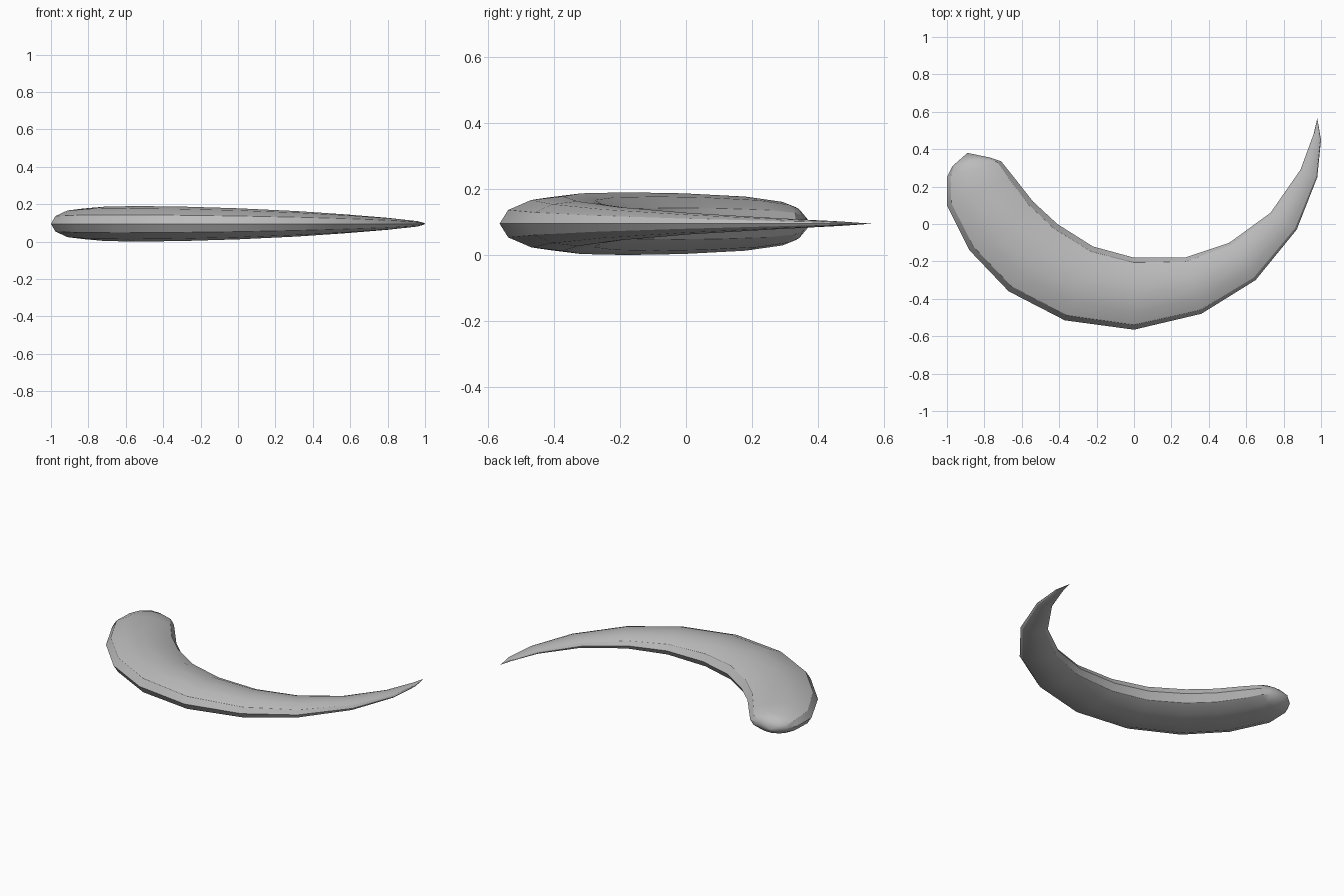
import bpy, bmesh, math
from mathutils import Vector

cube = bpy.data.objects.get("Cube")
if cube:
    bpy.data.objects.remove(cube, do_unlink=True)

SIDES = 12
MID_Z = 0.095

# Cross-sections along the crescent: outer edge xy, inner edge xy, half thickness
SECTIONS = [
    ((-0.97, 0.31), (-0.77, 0.355), 0.05),
    ((-1.0, 0.25), (-0.71, 0.335), 0.066),
    ((-1.0, 0.10), (-0.65, 0.26), 0.082),
    ((-0.88, -0.14), (-0.54, 0.12), 0.092),
    ((-0.67, -0.36), (-0.41, 0.0), 0.095),
    ((-0.37, -0.515), (-0.22, -0.12), 0.092),
    ((0.0, -0.565), (0.0, -0.18), 0.083),
    ((0.36, -0.48), (0.27, -0.18), 0.068),
    ((0.65, -0.30), (0.51, -0.10), 0.050),
    ((0.87, -0.03), (0.73, 0.06), 0.032),
    ((0.98, 0.25), (0.89, 0.29), 0.017),
    ((1.0, 0.45), (0.96, 0.48), 0.007),
]
BLUNT_TIP = (-0.89, 0.38, MID_Z)
SHARP_TIP = (0.98, 0.565, MID_Z)

grey = bpy.data.materials.new("plain grey")
grey.use_nodes = True
grey.diffuse_color = (0.5, 0.5, 0.5, 1)
grey.node_tree.nodes["Principled BSDF"].inputs["Base Color"].default_value = (0.5, 0.5, 0.5, 1)

bm = bmesh.new()


def section(outer, inner, half):
    """Elliptical ring spanning the outer and inner edges."""
    outer, inner = Vector((*outer, MID_Z)), Vector((*inner, MID_Z))
    centre, reach = (outer + inner) / 2, (outer - inner) / 2
    ring = []
    for i in range(SIDES):
        a = math.tau * i / SIDES
        ring.append(bm.verts.new(centre + reach * math.cos(a) + Vector((0, 0, half * math.sin(a)))))
    return ring


def close(ring, tip):
    """Fan a ring to a pointed end."""
    point = bm.verts.new(tip)
    for i in range(SIDES):
        bm.faces.new((ring[i], ring[(i + 1) % SIDES], point))


# Curved body
rings = [section(*s) for s in SECTIONS]
for a, b in zip(rings, rings[1:]):
    for i in range(SIDES):
        j = (i + 1) % SIDES
        bm.faces.new((a[i], a[j], b[j], b[i]))

# Blunt and pointed ends
close(rings[0], BLUNT_TIP)
close(rings[-1], SHARP_TIP)
bmesh.ops.recalc_face_normals(bm, faces=bm.faces)

mesh = bpy.data.meshes.new("crescent_body")
bm.to_mesh(mesh)
bm.free()
mesh.materials.append(grey)
body = bpy.data.objects.new("crescent_body", mesh)
bpy.context.collection.objects.link(body)

# Smooth faces with crisp rim edges
bpy.ops.object.select_all(action="DESELECT")
body.select_set(True)
bpy.context.view_layer.objects.active = body
bpy.ops.object.shade_smooth_by_angle(angle=math.radians(30))
